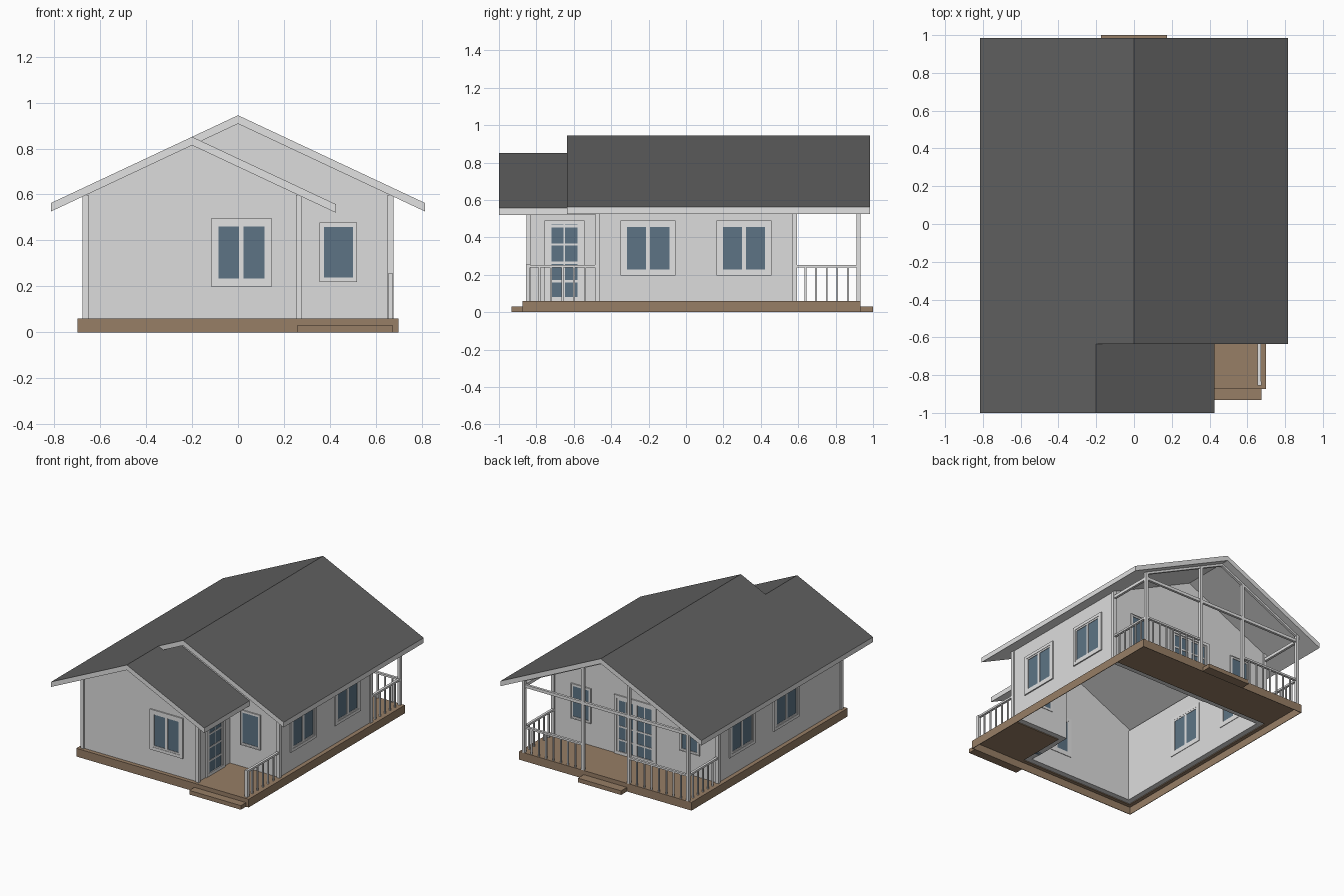
import bpy, bmesh, math
from mathutils import Matrix

if "Cube" in bpy.data.objects:
    bpy.data.objects.remove(bpy.data.objects["Cube"])


def material(name, rgb):
    m = bpy.data.materials.new(name)
    m.diffuse_color = (*rgb, 1)
    m.use_nodes = True
    m.node_tree.nodes["Principled BSDF"].inputs["Base Color"].default_value = m.diffuse_color
    return m


WALL = material("wall_white", (0.72, 0.72, 0.72))
TRIM = material("trim_white", (0.76, 0.76, 0.76))
ROOF = material("roof_grey", (0.115, 0.115, 0.115))
WOOD = material("deck_brown", (0.31, 0.21, 0.133))
GLASS = material("glass_blue", (0.11, 0.175, 0.235))


def finish(name, bm, mats):
    bmesh.ops.recalc_face_normals(bm, faces=bm.faces)
    me = bpy.data.meshes.new(name)
    bm.to_mesh(me)
    bm.free()
    for m in mats:
        me.materials.append(m)
    ob = bpy.data.objects.new(name, me)
    bpy.context.collection.objects.link(ob)
    return ob


def boxes(name, mat, items, matrix=Matrix()):
    """Each item is (x0, x1, y0, y1, z0, z1)."""
    bm = bmesh.new()
    for x0, x1, y0, y1, z0, z1 in items:
        m = Matrix.Translation(((x0 + x1) / 2, (y0 + y1) / 2, (z0 + z1) / 2))
        s = Matrix.Diagonal((x1 - x0, y1 - y0, z1 - z0, 1))
        bmesh.ops.create_cube(bm, size=1, matrix=matrix @ m @ s)
    return finish(name, bm, [mat])


def extrude_profile(name, pts, y0, y1, mats, top_index=None):
    """Extrude an x,z outline along y; upward faces may take another colour."""
    bm = bmesh.new()
    f = bm.faces.new([bm.verts.new((x, y0, z)) for x, z in pts])
    r = bmesh.ops.extrude_face_region(bm, geom=[f])
    bmesh.ops.translate(bm, vec=(0, y1 - y0, 0),
                        verts=[g for g in r["geom"] if isinstance(g, bmesh.types.BMVert)])
    bmesh.ops.recalc_face_normals(bm, faces=bm.faces)
    if top_index is not None:
        for f in bm.faces:
            f.normal_update()
            if f.normal.z > 0.5:
                f.material_index = top_index
    return finish(name, bm, mats)


# --- key sizes
RIDGE, SLOPE, THICK = 0.945, 0.469, 0.037
WX, FRONT, MID, BACK = 0.667, -0.843, -0.477, 0.583
WING_X, WING_R = 0.268, -0.2
T = 0.04
FL = 0.06


def main_z(x):
    return RIDGE - SLOPE * abs(x)


def wing_z(x):
    return main_z(WING_R) - SLOPE * (x - WING_R)


def slab(pts, thick=THICK):
    return pts + [(x, z - thick) for x, z in reversed(pts)]


# --- roofs
E = 0.814
extrude_profile("main_roof", slab([(-E, main_z(E)), (0, RIDGE), (E, main_z(E))]),
                -0.635, 0.985, [TRIM, ROOF], 1)
extrude_profile("wing_roof", slab([(-E, main_z(E)), (WING_R, main_z(WING_R)), (0.427, wing_z(0.427))]),
                -1.0, -0.635, [TRIM, ROOF], 1)
extrude_profile("wing_roof_return", slab([(WING_R, main_z(WING_R)), (0.427, wing_z(0.427))]),
                -0.635, MID, [TRIM, ROOF], 1)

# --- walls
U = THICK - 0.003
extrude_profile("wing_front_wall",
                [(-WX, FL), (WING_X, FL), (WING_X, wing_z(WING_X) - U),
                 (WING_R, main_z(WING_R) - U), (-WX, main_z(WX) - U)], FRONT, FRONT + T, [WALL])
extrude_profile("main_front_wall",
                [(WING_X, FL), (WX, FL), (WX, main_z(WX) - U), (0, RIDGE - U),
                 (WING_R, main_z(WING_R) - U), (WING_X, wing_z(WING_X) - U)], MID, MID + T, [WALL])
extrude_profile("back_wall",
                [(-WX, FL), (WX, FL), (WX, main_z(WX) - U), (0, RIDGE - U), (-WX, main_z(WX) - U)],
                BACK - T, BACK, [WALL])
side_top = main_z(WX) - U
boxes("left_wall", WALL, [(-WX, -WX + T, FRONT, BACK, FL, side_top)])
boxes("right_wall", WALL, [(WX - T, WX, MID, BACK, FL, side_top)])
boxes("wing_side_wall", WALL, [(WING_X - T, WING_X, FRONT, MID + T, FL, wing_z(WING_X) - U)])

# --- corner boards
C, P = 0.015, 0.01
boxes("corner_boards", TRIM, [
    (-WX - P, -WX + C, FRONT - P, FRONT + C, FL, side_top),
    (WING_X - C, WING_X + P, FRONT - P, FRONT + C, FL, wing_z(WING_X) - U),
    (WX - C, WX + P, MID - P, MID + C, FL, side_top),
    (WX - C, WX + P, BACK - C, BACK + P, FL, side_top),
    (-WX - P, -WX + C, BACK - C, BACK + P, FL, side_top)])

# --- thin base skirt with a ledge under the walls, decks and steps
BX, BF, BB, S, D = 0.698, -0.873, 0.933, 0.004, 0.054
boxes("base_skirt", WOOD, [
    (-BX, -BX + S, BF, BB, 0, FL), (BX - S, BX, BF, BB, 0, FL),
    (-BX + S, BX - S, BF, BF + S, 0, FL), (-BX + S, BX - S, BB - S, BB, 0, FL)])
boxes("base_ledge", WOOD, [
    (-BX + S, -WX, BF + S, BACK, D, FL), (WX, BX - S, MID, BACK, D, FL),
    (-WX, WING_X, BF + S, FRONT, D, FL)])
boxes("back_deck", WOOD, [(-BX + S, BX - S, BACK, BB - S, D, FL)])
boxes("front_deck", WOOD, [(WING_X, BX - S, BF + S, MID, D, FL)])
boxes("front_step", WOOD, [(0.258, 0.676, -0.932, BF, 0, 0.03)])
boxes("back_step", WOOD, [(-0.175, 0.175, BB, 1.0, 0, 0.03)])


# --- windows and doors: local x along the wall, -y outward
def placed(x, y, deg):
    return Matrix.Translation((x, y, 0)) @ Matrix.Rotation(math.radians(deg), 4, "Z")


def ring(w, z0, z1, t, y0, y1):
    h = w / 2
    return [(-h, -h + t, y0, y1, z0, z1), (h - t, h, y0, y1, z0, z1),
            (-h + t, h - t, y0, y1, z0, z0 + t), (-h + t, h - t, y0, y1, z1 - t, z1)]


def window(name, x, y, deg, w, z0, z1, lites):
    m = placed(x, y, deg)
    t = 0.022 if lites == 2 else 0.006
    bars = ring(w, z0, z1, t, -0.009, T + 0.004)
    bars += ring(w - 2 * t, z0 + t, z1 - t, 0.012, -0.006, T + 0.003)
    if lites == 2:
        bars.append((-0.01, 0.01, -0.006, T + 0.003, z0 + t, z1 - t))
    boxes(name + "_frame", TRIM, bars, m)
    boxes(name + "_glass", GLASS, [(-w / 2 + t, w / 2 - t, -0.002, T + 0.001, z0 + t, z1 - t)], m)


def door(name, x, y, deg, w, leaves):
    m = placed(x, y, deg)
    z0, z1, t = FL, 0.49, 0.022
    h = w / 2 - t
    bars = ring(w, z0, z1, t, -0.009, T + 0.004)
    lw = 2 * h / leaves
    for i in range(leaves):
        a = -h + i * lw
        b = a + lw
        bars += [(a, a + 0.016, -0.006, T + 0.003, z0, z1 - t), (b - 0.016, b, -0.006, T + 0.003, z0, z1 - t),
                 ((a + b) / 2 - 0.004, (a + b) / 2 + 0.004, -0.004, T + 0.002, z0, z1 - t)]
    for k in range(5):
        z = z0 + 0.008 + k * (z1 - t - z0 - 0.016) / 4
        bars.append((-h, h, -0.005, T + 0.0025, z - 0.006, z + 0.006))
    boxes(name + "_frame", TRIM, bars, m)
    boxes(name + "_glass", GLASS, [(-h, h, -0.002, T + 0.001, z0, z1 - t)], m)


window("wing_window", 0.015, FRONT, 0, 0.267, 0.2, 0.495, 2)
window("porch_window", 0.437, MID, 0, 0.163, 0.22, 0.477, 1)
for i, y in enumerate((-0.203, 0.31)):
    window(f"right_window_{i}", WX, y, 90, 0.295, 0.195, 0.49, 2)
    window(f"left_window_{i}", -WX, y, -90, 0.295, 0.195, 0.49, 2)
for side, x in (("right", 0.44), ("left", -0.44)):
    window(f"back_window_{side}", x, BACK, 180, 0.163, 0.22, 0.477, 1)
door("front_door", WING_X, -0.65, 90, 0.214, 1)
door("back_door", 0, BACK, 180, 0.34, 2)

# --- back porch posts, beams and gable rafters
H, PX, PY = 0.011, 0.664, 0.922
boxes("porch_posts", TRIM, [(x - H, x + H, PY - H, PY + H, FL, main_z(abs(x) + H) - U)
                            for x in (-PX, -0.185, 0.185, PX)])
boxes("porch_beams", TRIM, [(-PX, PX, PY - 0.009, PY + 0.009, 0.538, 0.56)] +
      [(s * PX - 0.009, s * PX + 0.009, BACK, PY, 0.538, 0.56) for s in (-1, 1)])
extrude_profile("porch_rafters", slab([(-PX, main_z(PX) - U), (0, RIDGE - U), (PX, main_z(PX) - U)], 0.02),
                PY - 0.009, PY + 0.009, [TRIM])


# --- railings
def railing(name, x0, y0, x1, y1, n):
    r, b = 0.009, 0.005
    items = [(min(x0, x1) - r, max(x0, x1) + r, min(y0, y1) - r, max(y0, y1) + r, 0.238, 0.252)]
    for i in range(1, n + 1):
        x, y = x0 + (x1 - x0) * i / (n + 1), y0 + (y1 - y0) * i / (n + 1)
        items.append((x - b, x + b, y - b, y + b, FL, 0.24))
    boxes(name, TRIM, items)


for side, s in (("right", 1), ("left", -1)):
    railing(f"back_railing_{side}", s * 0.19, PY, s * PX, PY, 7)
    railing(f"side_railing_{side}", s * PX, BACK, s * PX, PY, 5)
railing("front_railing", PX, -0.845, PX, MID, 5)
boxes("front_railing_post", TRIM, [(PX - H, PX + H, -0.855, -0.833, FL, 0.255)])
